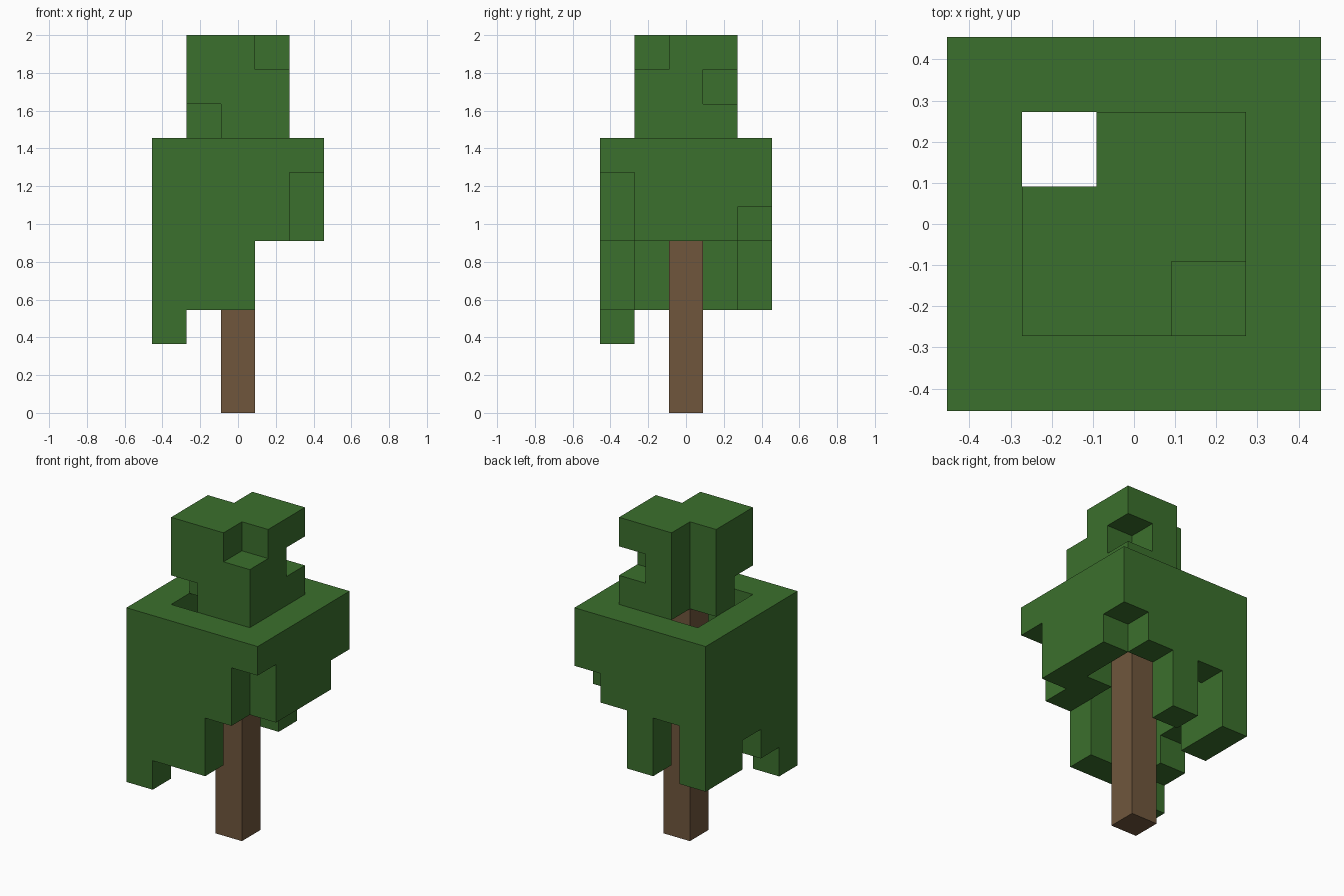
import bpy
import bmesh
from mathutils import Vector

if "Cube" in bpy.data.objects:
    bpy.data.objects.remove(bpy.data.objects["Cube"], do_unlink=True)

UNIT = 2 / 11          # edge of one block; the tree is eleven blocks tall
WIDTH = 5              # canopy width in blocks
CROWN_BASE, TOP = 8, 11


def make_material(name, color):
    mat = bpy.data.materials.new(name)
    mat.use_nodes = True
    mat.diffuse_color = (*color, 1)
    bsdf = next(n for n in mat.node_tree.nodes if n.type == "BSDF_PRINCIPLED")
    bsdf.inputs["Base Color"].default_value = (*color, 1)
    return mat


leaf_green = make_material("leaf green", (0.044, 0.162, 0.026))
bark_brown = make_material("bark brown", (0.160, 0.094, 0.046))


def column(x, y, bottom, top):
    return {(x, y, z) for z in range(bottom, top)}


# Trunk: one column of blocks reaching the crown
trunk = column(2, 2, 0, CROWN_BASE)

# Canopy: hollow square wall, each column hanging down to its own level
front_drop = [2, 3, 3, 5, 7]
back_drop = [3, 5, 3, 5, 6]
right_drop = [3, 4, 3]
left_drop = [5, 5, 5]
canopy = set()
for x in range(WIDTH):
    canopy |= column(x, 0, front_drop[x], CROWN_BASE)
    canopy |= column(x, WIDTH - 1, back_drop[x], CROWN_BASE)
for y in range(1, WIDTH - 1):
    canopy |= column(0, y, right_drop[y - 1], CROWN_BASE)
    canopy |= column(WIDTH - 1, y, left_drop[y - 1], CROWN_BASE)

# Inner leaves: a cluster hanging inside the canopy
inner_leaves = column(3, 1, 5, CROWN_BASE)

# Crown: three-block cube with missing corners and one open corner shaft
crown = set()
for x in range(1, 4):
    for y in range(1, 4):
        crown |= column(x, y, CROWN_BASE, TOP)
crown -= column(1, 3, CROWN_BASE, TOP)
crown -= {(1, 1, 8), (3, 1, 10), (3, 3, 9)}

solid = trunk | canopy | inner_leaves | crown


def build_blocks(name, cells, mat):
    """Make one mesh from the exposed block faces."""
    bm = bmesh.new()
    offset = Vector((WIDTH / 2, WIDTH / 2, 0))
    for cell in sorted(cells):
        for axis in range(3):
            for side in (-1, 1):
                step = [0, 0, 0]
                step[axis] = side
                if tuple(c + s for c, s in zip(cell, step)) in solid:
                    continue
                normal = Vector(step)
                u = Vector([float(i == (axis + 1) % 3) for i in range(3)])
                v = normal.cross(u)
                mid = Vector(cell) + Vector((0.5, 0.5, 0.5)) + normal / 2 - offset
                corners = [mid + (a * u + b * v) / 2
                           for a, b in ((-1, -1), (1, -1), (1, 1), (-1, 1))]
                bm.faces.new([bm.verts.new(p * UNIT) for p in corners])
    bmesh.ops.remove_doubles(bm, verts=bm.verts, dist=UNIT / 100)
    mesh = bpy.data.meshes.new(name)
    bm.to_mesh(mesh)
    bm.free()
    mesh.materials.append(mat)
    obj = bpy.data.objects.new(name, mesh)
    bpy.context.collection.objects.link(obj)
    return obj


build_blocks("trunk", trunk, bark_brown)
build_blocks("canopy", canopy, leaf_green)
build_blocks("inner_leaves", inner_leaves, leaf_green)
build_blocks("crown", crown, leaf_green)
